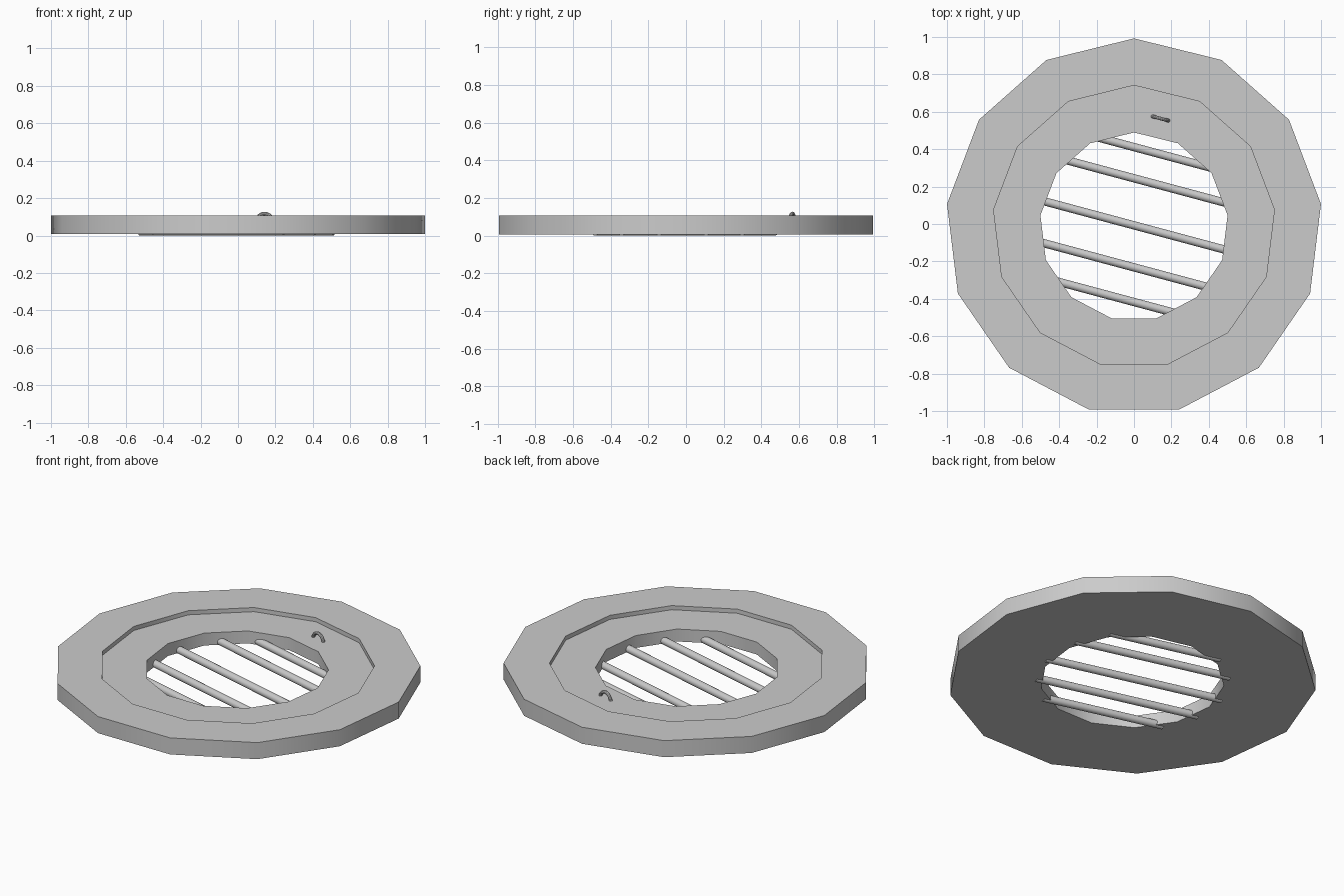
import bpy, bmesh, math
from mathutils import Matrix

if "Cube" in bpy.data.objects:
    bpy.data.objects.remove(bpy.data.objects["Cube"])

SIDES = 13
CY = -0.0146           # shift that centres the odd-sided outline
TILT = math.radians(-15)


def make_object(name, bm):
    bmesh.ops.recalc_face_normals(bm, faces=bm.faces)
    mesh = bpy.data.meshes.new(name)
    bm.to_mesh(mesh)
    bm.free()
    obj = bpy.data.objects.new(name, mesh)
    bpy.context.collection.objects.link(obj)
    bpy.ops.object.select_all(action='DESELECT')
    obj.select_set(True)
    bpy.context.view_layer.objects.active = obj
    bpy.ops.object.shade_smooth_by_angle(angle=math.radians(30))
    return obj


def sweep(bm, rings, close):
    # skin a list of vertex rings, optionally joining last to first
    n = len(rings[0])
    for i in range(len(rings) if close else len(rings) - 1):
        a, b = rings[i], rings[(i + 1) % len(rings)]
        for j in range(n):
            k = (j + 1) % n
            bm.faces.new((a[j], a[k], b[k], b[j]))


# Stepped ring frame: closed (radius, z) profile around 13 sides
profile = [(1.007, 0.007), (1.007, 0.107), (0.756, 0.107),
           (0.756, 0.082), (0.504, 0.082), (0.504, 0.007)]
bm = bmesh.new()
rings = []
for i in range(SIDES):
    a = math.pi / 2 + math.tau * i / SIDES
    rings.append([bm.verts.new((r * math.cos(a), r * math.sin(a) + CY, z))
                  for r, z in profile])
sweep(bm, rings, True)
make_object("ring_frame", bm)

# Parallel grate bars, ends sunk slightly into the frame
BAR_R = 0.022
for i, off in enumerate((0.397, 0.236, -0.007, -0.224, -0.403)):
    half = math.sqrt(0.53 ** 2 - (off - CY) ** 2)
    bm = bmesh.new()
    bmesh.ops.create_cone(
        bm, cap_ends=True, segments=16, radius1=BAR_R, radius2=BAR_R, depth=2 * half,
        matrix=Matrix.Rotation(TILT, 4, 'Z')
        @ Matrix.Translation((0, off, BAR_R))
        @ Matrix.Rotation(math.pi / 2, 4, 'Y'))
    make_object(f"grate_bar_{i + 1}", bm)

# Small arched lifting loop on the inner ledge
bm = bmesh.new()
place = Matrix.Translation((0.142, 0.564, 0.073)) @ Matrix.Rotation(TILT, 4, 'Z')
rings = []
for i in range(13):
    a = math.pi * i / 12
    ring = []
    for j in range(10):
        b = math.tau * j / 10
        r = 0.044 + 0.010 * math.cos(b)
        ring.append(bm.verts.new((r * math.cos(a), 0.010 * math.sin(b), r * math.sin(a))))
    rings.append(ring)
sweep(bm, rings, False)
bm.faces.new(rings[0])
bm.faces.new(rings[-1])
bm.transform(place)
make_object("lifting_loop", bm)
